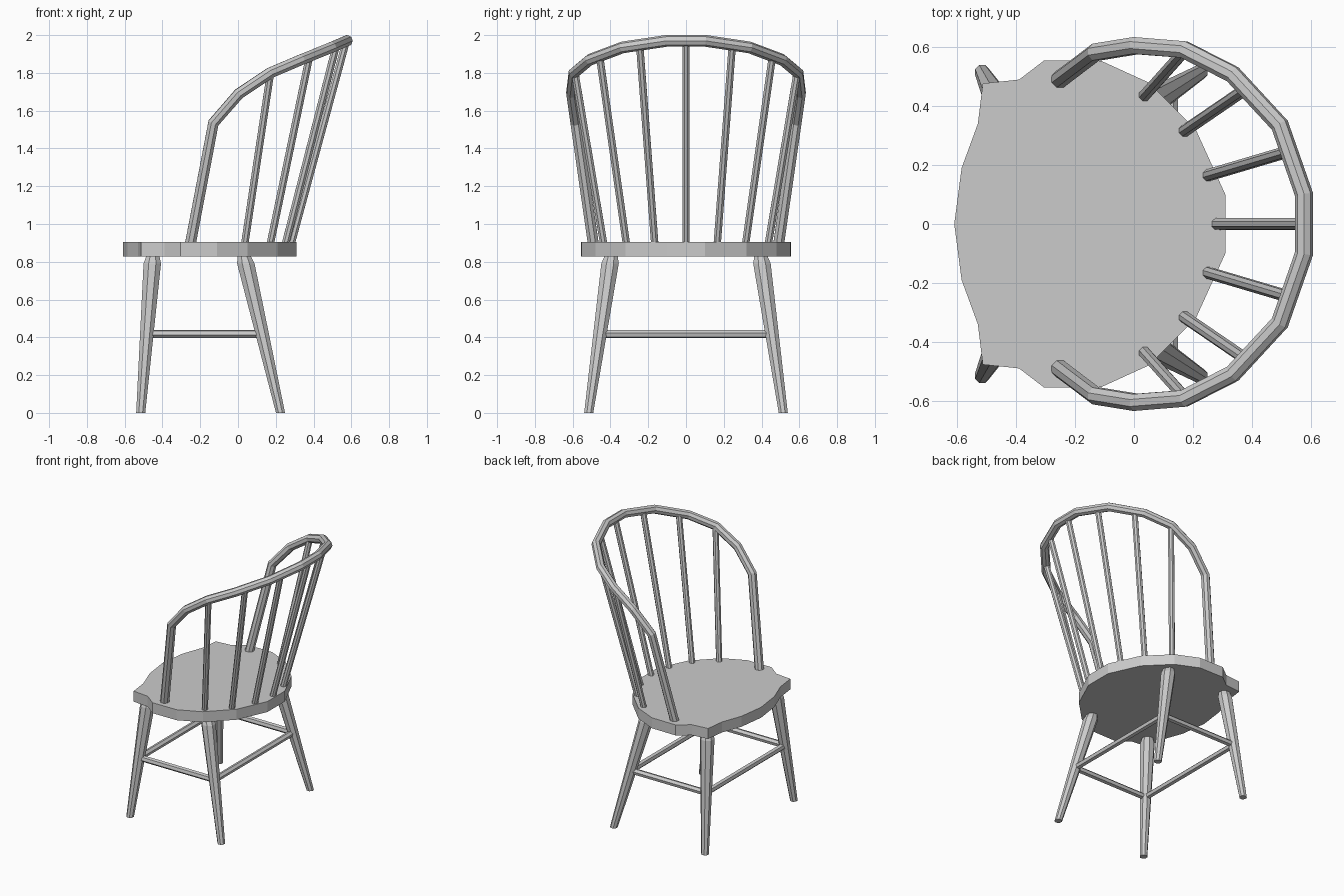
import bpy, bmesh, math
from mathutils import Vector

if "Cube" in bpy.data.objects:
    bpy.data.objects.remove(bpy.data.objects["Cube"])


def finish(name, bm):
    bmesh.ops.recalc_face_normals(bm, faces=bm.faces)
    me = bpy.data.meshes.new(name)
    bm.to_mesh(me)
    bm.free()
    ob = bpy.data.objects.new(name, me)
    bpy.context.collection.objects.link(ob)
    return ob


def tube(name, path, radii, sides=8, level=False):
    """Capped tube along a path; level=True keeps every ring horizontal."""
    pts = [Vector(p) for p in path]
    bm = bmesh.new()
    rings, prev_t, u = [], None, None
    for i, p in enumerate(pts):
        d_in = (p - pts[i - 1]).normalized() if i else (pts[1] - p).normalized()
        d_out = (pts[i + 1] - p).normalized() if i < len(pts) - 1 else d_in
        t = Vector((0, 0, 1)) if level else (d_in + d_out).normalized()
        if u is None:
            u = t.orthogonal().normalized()
        else:
            u = prev_t.rotation_difference(t) @ u
        prev_t = t
        v = t.cross(u)
        ring = []
        for k in range(sides):
            a = 2 * math.pi * (k + 0.5) / sides
            ring.append(bm.verts.new(p + radii[i] * (math.cos(a) * u + math.sin(a) * v)))
        rings.append(ring)
    for r0, r1 in zip(rings, rings[1:]):
        for k in range(sides):
            n = (k + 1) % sides
            bm.faces.new((r0[k], r0[n], r1[n], r1[k]))
    bm.faces.new(rings[0])
    bm.faces.new(rings[-1])
    return finish(name, bm)


# Seat: mirrored outline, extruded
half = [(-0.585, 0.19), (-0.53, 0.34), (-0.513, 0.477), (-0.39, 0.49), (-0.305, 0.555),
        (-0.11, 0.553), (0.05, 0.48), (0.21, 0.32), (0.31, 0.10)]
outline = [(-0.61, 0)] + half + [(x, -y) for x, y in reversed(half)]
bm = bmesh.new()
face = bm.faces.new([bm.verts.new((x, y, 0.828)) for x, y in outline])
ext = bmesh.ops.extrude_face_region(bm, geom=[face])
bmesh.ops.translate(bm, vec=(0, 0, 0.077),
                    verts=[g for g in ext["geom"] if isinstance(g, bmesh.types.BMVert)])
finish("seat", bm)

# Legs: (foot, top) on the +y side, mirrored
LEGS = {"front_leg": ((-0.515, 0.515, 0), (-0.45, 0.395, 0.84)),
        "back_leg": ((0.225, 0.515, 0), (0.03, 0.395, 0.84))}


def leg_at(kind, s, z):
    a, b = (Vector(p) for p in LEGS[kind])
    p = a.lerp(b, z / 0.84)
    return Vector((p.x, p.y * s, z))


for s, side in ((1, "left"), (-1, "right")):
    for kind in LEGS:
        tube(f"{kind}_{side}", [leg_at(kind, s, z) for z in (0, 0.79, 0.84)],
             (0.026, 0.05, 0.035), level=True)
    # Side stretchers
    tube(f"side_stretcher_{side}", [leg_at(k, s, 0.418) for k in LEGS], (0.022, 0.022), 6)

# Cross stretchers
for kind in LEGS:
    tube(kind.replace("leg", "stretcher"), [leg_at(kind, s, 0.418) for s in (1, -1)],
         (0.022, 0.022), 6)

# Bent hoop of the back
arc = [(-0.253, 0.49, 0.89), (-0.13, 0.583, 1.535), (0.005, 0.605, 1.69), (0.17, 0.592, 1.80),
       (0.335, 0.508, 1.87), (0.495, 0.335, 1.935), (0.577, 0.10, 1.97)]
hoop = arc + [(x, -y, z) for x, y, z in reversed(arc)]
tube("back_hoop", hoop, [0.031] * len(hoop))

# Spindles: (base, top), mirrored except the middle one
spindles = [((0.28, 0, 0.89), (0.572, 0, 1.965)),
            ((0.25, 0.165, 0.89), (0.52, 0.245, 1.945)),
            ((0.17, 0.315, 0.89), (0.378, 0.457, 1.885)),
            ((0.035, 0.435, 0.89), (0.172, 0.588, 1.80))]
for i, (a, b) in enumerate(spindles):
    for s in ((1, -1) if i else (1,)):
        tube(f"spindle_{i}_{'left' if s > 0 else 'right'}",
             [(a[0], a[1] * s, a[2]), (b[0], b[1] * s, b[2])], (0.021, 0.021), 8)
